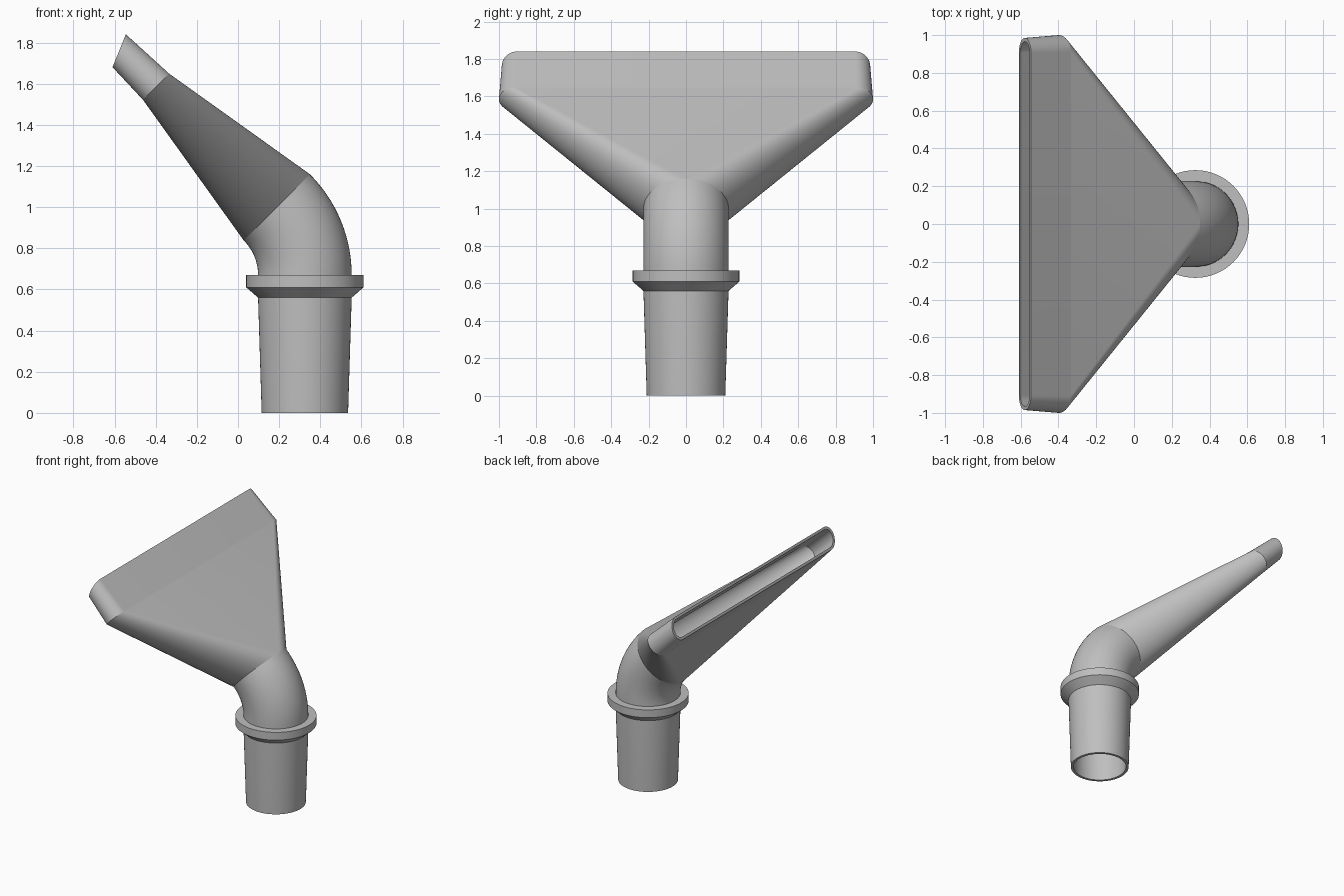
import bpy, bmesh
from math import sin, cos, pi, radians
from mathutils import Vector

cube = bpy.data.objects.get("Cube")
if cube:
    bpy.data.objects.remove(cube, do_unlink=True)

GREY = (0.52, 0.52, 0.52, 1)
grey = bpy.data.materials.new("grey plastic")
grey.use_nodes = True
grey.diffuse_color = GREY
grey.node_tree.nodes["Principled BSDF"].inputs["Base Color"].default_value = GREY

HALF = 32        # steps in each rounded half of a section
WALL = 0.02
AXIS = 0.325     # x of the upright tube
RADIUS = 0.2275


def section(x, z, r, tilt=0, straight=0, width_r=None):
    """Rounded slot (a circle when straight is 0), tilted about y."""
    return dict(x=x, z=z, r=r, tilt=tilt, straight=straight, width_r=width_r or r)


def thinner(s):
    return {**s, "r": s["r"] - WALL, "width_r": s["width_r"] - WALL}


def ring(bm, s):
    u = Vector((cos(radians(s["tilt"])), 0, sin(radians(s["tilt"]))))
    centre, side = Vector((s["x"], 0, s["z"])), Vector((0, 1, 0))
    verts = []
    for half, sign in ((0, 1), (1, -1)):
        for i in range(HALF + 1):
            t = pi * (half + i / HALF)
            y = sign * s["straight"] + s["width_r"] * sin(t)
            verts.append(bm.verts.new(centre + u * s["r"] * cos(t) + side * y))
    return verts


def loft(name, paths):
    """Skin each list of sections in order."""
    bm = bmesh.new()
    for path in paths:
        rings = [ring(bm, s) for s in path]
        for a, b in zip(rings, rings[1:]):
            for i in range(len(a)):
                j = (i + 1) % len(a)
                bm.faces.new((a[i], a[j], b[j], b[i]))
    bmesh.ops.remove_doubles(bm, verts=bm.verts, dist=0.00001)
    mesh = bpy.data.meshes.new(name)
    bm.to_mesh(mesh)
    bm.free()
    mesh.materials.append(grey)
    obj = bpy.data.objects.new(name, mesh)
    bpy.context.collection.objects.link(obj)
    bpy.ops.object.select_all(action="DESELECT")
    obj.select_set(True)
    bpy.context.view_layer.objects.active = obj
    bpy.ops.object.shade_smooth_by_angle(angle=radians(30))


def skins(sections):
    return sections, [thinner(s) for s in reversed(sections)]


# Tapered hose connector, open at the bottom with a flat rim
outer, inner = skins([section(AXIS, 0, 0.21), section(AXIS, 0.56, RADIUS),
                      section(AXIS, 0.67, RADIUS)])
loft("hose_connector", [inner + outer])

# Stop collar with a chamfered underside
loft("collar", [[section(AXIS, z, r) for r, z in
                 ((RADIUS, 0.56), (0.285, 0.61), (0.285, 0.67), (RADIUS - 0.005, 0.67))]])

# Elbow bending 45 degrees
BEND, BEND_X, BEND_Z, STEPS = 0.465, -0.14, 0.67, 16
bend = []
for k in range(STEPS + 1):
    a = 45 * k / STEPS
    bend.append(section(BEND_X + BEND * cos(radians(a)),
                        BEND_Z + BEND * sin(radians(a)), RADIUS, a))
loft("elbow", skins(bend))

# Fan spreading from the round tube to a wide slot
slot = section(-0.398, 1.585, 0.09, 45, 0.91)
loft("fan", skins([bend[-1], slot]))

# Mouth, cut at a slant and open
tip = section(-0.5775, 1.76, 0.0863, 68, 0.905, 0.08)
outer, inner = skins([slot, tip])
loft("mouth", [outer + inner])
